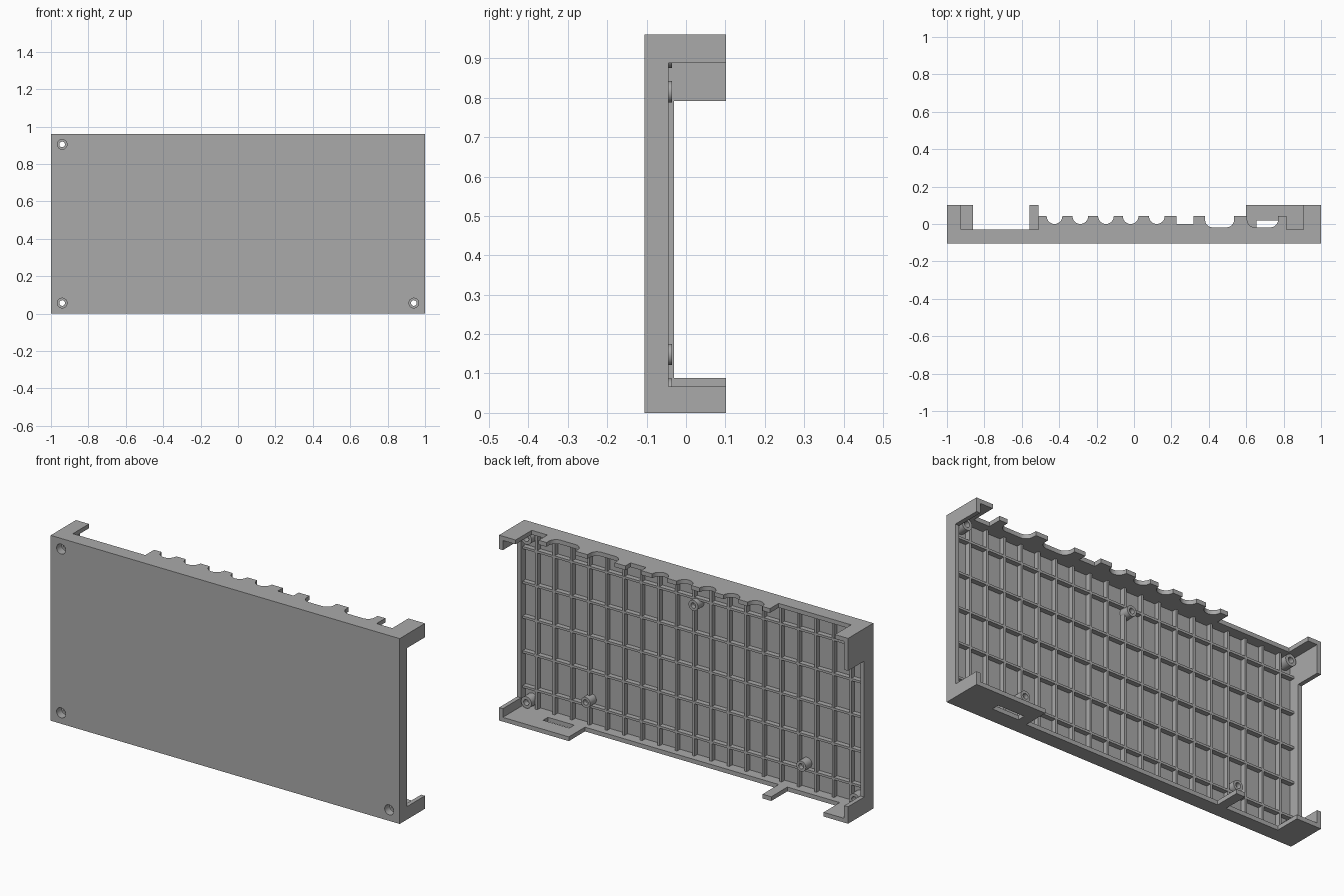
import bpy, bmesh, math
from mathutils import Vector

if "Cube" in bpy.data.objects:
    bpy.data.objects.remove(bpy.data.objects["Cube"])

grey = bpy.data.materials.new("plain_grey")
grey.diffuse_color = (0.40, 0.40, 0.40, 1)
grey.use_nodes = True
grey.node_tree.nodes["Principled BSDF"].inputs["Base Color"].default_value = grey.diffuse_color

FRONT, FLOOR, RIM, BACK = -0.105, -0.085, -0.03, 0.102
TOP, T = 0.96, 0.022          # overall height, wall thickness


def finish(name, bm):
    bmesh.ops.recalc_face_normals(bm, faces=bm.faces)
    me = bpy.data.meshes.new(name)
    bm.to_mesh(me)
    bm.free()
    me.materials.append(grey)
    ob = bpy.data.objects.new(name, me)
    bpy.context.collection.objects.link(ob)
    return ob


def add_box(bm, x0, x1, y0, y1, z0, z1):
    vs = bmesh.ops.create_cube(bm, size=1)["verts"]
    for v in vs:
        v.co = ((x0 + x1) / 2 + v.co.x * (x1 - x0),
                (y0 + y1) / 2 + v.co.y * (y1 - y0),
                (z0 + z1) / 2 + v.co.z * (z1 - z0))


def box(name, *dims):
    bm = bmesh.new()
    add_box(bm, *dims)
    return finish(name, bm)


def extrude(name, pts, vec):
    bm = bmesh.new()
    f = bm.faces.new([bm.verts.new(p) for p in pts])
    r = bmesh.ops.extrude_face_region(bm, geom=[f], use_keep_orig=True)
    for v in r["geom"]:
        if isinstance(v, bmesh.types.BMVert):
            v.co += Vector(vec)
    return finish(name, bm)


def lathe(name, profile, x, z, n=32):
    """Closed (radius, y) loop turned around a y-directed axis."""
    bm = bmesh.new()
    rings = [[bm.verts.new((x + r * math.cos(2 * math.pi * i / n), y,
                            z + r * math.sin(2 * math.pi * i / n)))
              for i in range(n)] for r, y in profile]
    for a, b in zip(rings, rings[1:] + rings[:1]):
        for i in range(n):
            j = (i + 1) % n
            bm.faces.new((a[i], a[j], b[j], b[i]))
    bmesh.ops.remove_doubles(bm, verts=bm.verts, dist=1e-5)
    ob = finish(name, bm)
    smooth(ob)
    return ob


def smooth(ob):
    bpy.ops.object.select_all(action='DESELECT')
    ob.select_set(True)
    bpy.context.view_layer.objects.active = ob
    bpy.ops.object.shade_smooth_by_angle(angle=math.radians(35))


def cut(target, cutter):
    m = target.modifiers.new("cut", 'BOOLEAN')
    m.operation, m.solver, m.object = 'DIFFERENCE', 'EXACT', cutter
    cutter.hide_render = True
    cutter.hide_set(True)


# Front plate with four corner screw holes
plate = box("front_plate", -1, 1, FRONT, FLOOR, 0, TOP)
corners = [(x, z) for x in (-0.94, 0.94) for z in (0.057, 0.905)]
bm = bmesh.new()
for x, z in corners:
    vs = bmesh.ops.create_cone(bm, cap_ends=True, segments=32, radius1=0.028,
                               radius2=0.028, depth=0.1)["verts"]
    for v in vs:
        v.co = (x + v.co.x, FRONT + v.co.z, z + v.co.y)
cut(plate, finish("screw_hole_cutter", bm))

# Corner screw bosses with counterbore, and blind inner bosses
for x, z in corners:
    lathe("corner_boss", [(0.026, FRONT), (0.026, -0.065), (0.015, -0.065),
                          (0.015, -0.035), (0.03, -0.035), (0.03, FRONT)], x, z)
for x, z in ((0.6, 0.148), (-0.635, 0.148), (-0.017, 0.815)):
    lathe("inner_boss", [(0, FLOOR), (0, -0.058), (0.014, -0.058),
                         (0.014, -0.035), (0.027, -0.035), (0.027, FLOOR)], x, z)

# Stiffening rib grid
bm = bmesh.new()
for i in range(-9, 10):
    add_box(bm, i * 0.1 - 0.006, i * 0.1 + 0.006, FLOOR - 0.002, -0.06, 0.01, TOP - 0.01)
for i in range(5):
    z = 0.12 + 0.18 * i
    add_box(bm, -0.99, 0.99, FLOOR - 0.002, -0.0595, z - 0.006, z + 0.006)
finish("rib_grid", bm)


def side_wall(name, x, rim, low, high):
    pts = [(FLOOR, 0), (BACK, 0), (BACK, low), (rim, low),
           (rim, high), (BACK, high), (BACK, TOP), (FLOOR, TOP)]
    extrude(name, [(x, y, z) for y, z in pts], (T, 0, 0))


# Side walls, taller at the corners
side_wall("left_wall", -1, RIM, 0.088, 0.792)
side_wall("right_wall", 1 - T, -0.045, 0.067, 0.888)

# Top wall: corner tabs and a row of cable notches
prof = [(-1, FLOOR), (-1, BACK), (-0.925, BACK), (-0.925, RIM), (-0.51, RIM), (-0.51, 0.042)]
for c in (-0.425, -0.287, -0.15, -0.018, 0.122):
    for i in range(13):
        a = math.pi * (1 - i / 12)
        prof.append((c + 0.042 * math.cos(a), 0.042 - 0.042 * math.sin(a)))
prof += [(0.228, 0.042), (0.228, 0), (0.318, 0), (0.318, 0.042)]
for x0, x1 in ((0.38, 0.535), (0.605, 0.77)):
    r, b = 0.04, -0.018
    prof.append((x0, 0.042))
    prof += [(x0 + r - r * math.cos(a), b + r - r * math.sin(a))
             for a in (i * math.pi / 12 for i in range(7))]
    prof += [(x1 - r + r * math.sin(a), b + r - r * math.cos(a))
             for a in (i * math.pi / 12 for i in range(7))]
    prof.append((x1, 0.042))
prof += [(0.815, 0.042), (0.815, RIM), (0.905, RIM), (0.905, BACK), (1, BACK), (1, FLOOR)]
smooth(extrude("top_wall", [(x, y, TOP - T) for x, y in prof], (0, 0, T)))

# Bottom wall: left tab, narrow prong and wide slotted tab
prof = [(-1, FLOOR), (-1, BACK), (-0.86, BACK), (-0.86, RIM), (-0.56, RIM),
        (-0.56, BACK), (-0.51, BACK), (-0.51, RIM), (0.6, RIM), (0.6, BACK),
        (1, BACK), (1, FLOOR)]
bottom = extrude("bottom_wall", [(x, y, 0) for x, y in prof], (0, 0, T))
cut(bottom, box("slot_cutter", 0.655, 0.805, -0.02, 0.02, -0.1, 0.1))
